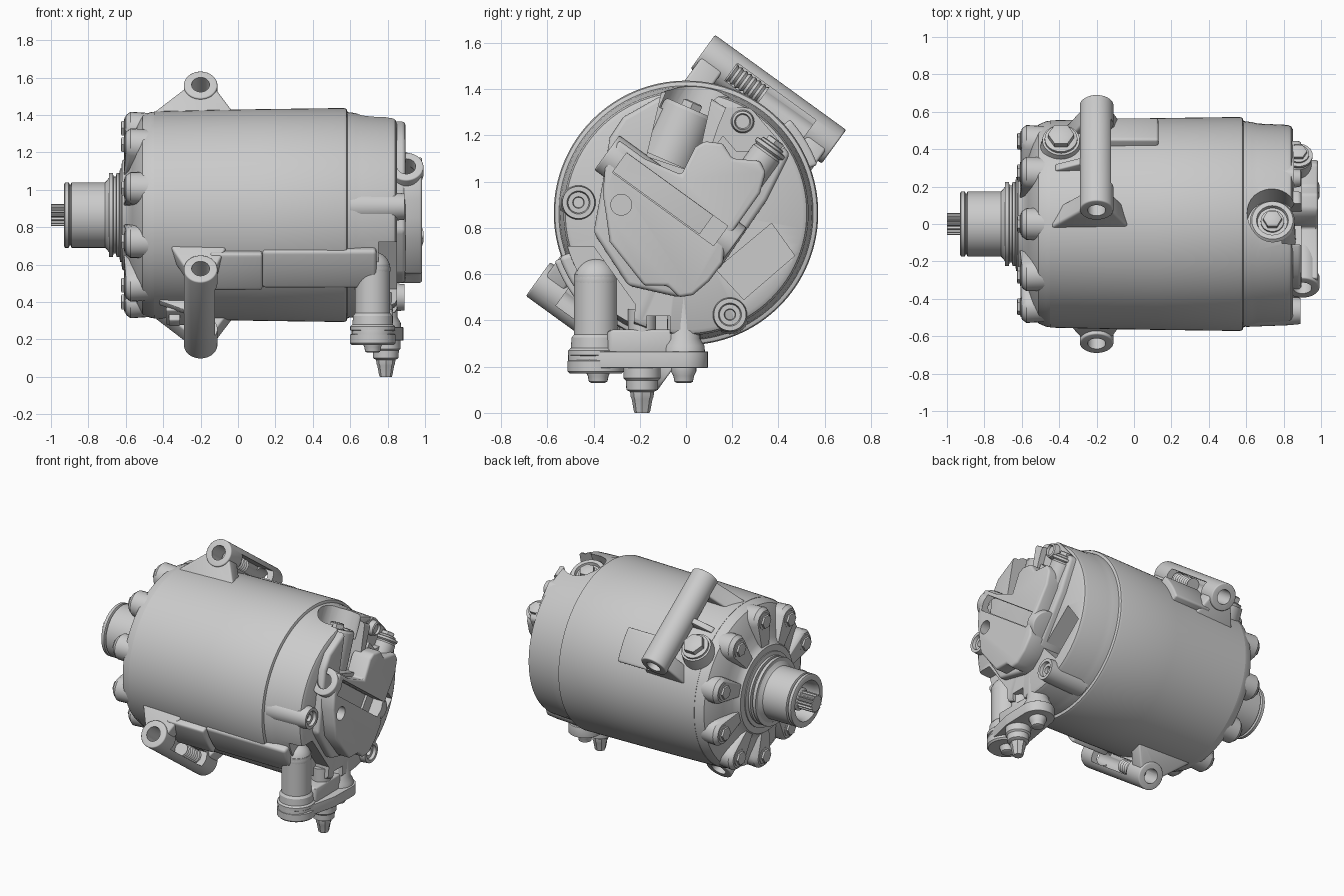
import bpy, bmesh
from math import sin, cos, pi, radians
from mathutils import Vector

if "Cube" in bpy.data.objects:
    bpy.data.objects.remove(bpy.data.objects["Cube"])

CY, CZ = 0.0, 0.865                 # main axis runs along x through here
U, N = Vector((0, .81, -.587)), Vector((0, .587, .81))   # tilted mount directions
X = Vector((1, 0, 0))

def P(x, u, n, s=1):
    return Vector((x, CY, CZ)) + s * (u * U + n * N)

def make(name, bm):
    bmesh.ops.remove_doubles(bm, verts=bm.verts, dist=1e-5)
    bmesh.ops.recalc_face_normals(bm, faces=bm.faces)
    me = bpy.data.meshes.new(name)
    bm.to_mesh(me)
    bm.free()
    o = bpy.data.objects.new(name, me)
    bpy.context.collection.objects.link(o)
    return o

def ring(p, d, r, seg, t=0):
    q = Vector(d).to_track_quat('Z', 'Y')
    return [Vector(p) + q @ Vector((r * cos(2 * pi * i / seg), r * sin(2 * pi * i / seg), t)) for i in range(seg)]

def revolve(name, p, d, prof, seg=32):
    """Turned part: prof is (distance along d, radius)."""
    bm = bmesh.new()
    rs = [[bm.verts.new(c) for c in ring(p, d, r, seg, t)] for t, r in prof]
    for a, b in zip(rs, rs[1:]):
        for i in range(seg):
            j = (i + 1) % seg
            bm.faces.new((a[i], a[j], b[j], b[i]))
    bm.faces.new(rs[0])
    bm.faces.new(rs[-1])
    return make(name, bm)

def rod(name, a, b, r, r2=None, seg=32):
    d = Vector(b) - Vector(a)
    return revolve(name, a, d, [(0, r), (d.length, r if r2 is None else r2)], seg)

def hull(name, pts):
    bm = bmesh.new()
    for p in pts:
        bm.verts.new(p)
    bmesh.ops.convex_hull(bm, input=bm.verts)
    return make(name, bm)

def prism(name, pts, lo, hi, f=lambda a, b, t: (t, a, b)):
    bm = bmesh.new()
    A = [bm.verts.new(f(a, b, lo)) for a, b in pts]
    B = [bm.verts.new(f(a, b, hi)) for a, b in pts]
    n = len(pts)
    bm.faces.new(A)
    bm.faces.new(B)
    for i in range(n):
        bm.faces.new((A[i], A[(i + 1) % n], B[(i + 1) % n], B[i]))
    return make(name, bm)

def apply(o, m):
    bpy.context.view_layer.objects.active = o
    bpy.ops.object.modifier_apply(modifier=m.name)

def bev(o, w=.012):
    m = o.modifiers.new("bevel", 'BEVEL')
    m.width, m.segments, m.limit_method, m.angle_limit = w, 3, 'ANGLE', radians(35)
    apply(o, m)
    return o

def cut(o, c):
    m = o.modifiers.new("cut", 'BOOLEAN')
    m.operation, m.solver, m.object = 'DIFFERENCE', 'EXACT', c
    apply(o, m)
    bpy.data.objects.remove(c)
    return o

def bolt(name, p, d, r, h):
    revolve(name + "_washer", p, d, [(-.02, r * 1.25), (h * .25, r * 1.25), (h * .35, r)], 24)
    revolve(name + "_head", p, d, [(0, r), (h * .9, r), (h, r * .8)], 6)

def arc(a0, a1, r0, r1):
    A = [radians(a0 + (a1 - a0) * i / 10) for i in range(11)]
    return [(r1 * cos(a), CZ + r1 * sin(a)) for a in A] + [(r0 * cos(a), CZ + r0 * sin(a)) for a in A[::-1]]

def box(x0, x1, u0, u1, n0, n1, s=1):
    return [P(x, u, n, s) for x in (x0, x1) for u in (u0, u1) for n in (n0, n1)]

AX = (0, CY, CZ)
# main cylinder and front head
revolve("main_housing", AX, X, [(-.45, .3), (-.45, .554), (-.1, .562), (.12, .566),
        (.565, .572), (.58, .567), (.585, .555), (.6, .3)], 128)
revolve("front_head", AX, X, [(-.44, .545), (-.45, .552), (-.47, .549), (-.51, .532), (-.54, .48), (-.565, .40), (-.585, .33),
        (-.605, .3), (-.62, .29), (-.625, .24), (-.625, .1)], 128)
# front bosses and bolts
for i in range(10):
    a = radians(18 + 36 * i)
    c = lambda r, x: (x, CY + r * cos(a), CZ + r * sin(a))
    hull(f"front_boss_{i}", ring(c(.455, -.47), X, .09, 24) + ring(c(.467, -.575), X, .085, 24)
         + ring(c(.465, -.6), X, .068, 24) + ring(c(.27, -.61), X, .035, 12) + ring(c(.27, -.5), X, .05, 12))
    bolt(f"front_bolt_{i}", c(.465, -.6), -X, .045, .025)

# nose hub, hollow with splined shaft
revolve("nose_hub", AX, X, [(-.72, .115), (-.90, .125), (-.93, .135), (-.93, .165), (-.925, .175), (-.905, .175), (-.9, .162),
        (-.895, .162), (-.89, .175), (-.71, .175), (-.70, .185), (-.69, .2), (-.69, .225), (-.668, .225), (-.666, .205),
        (-.652, .205), (-.65, .225), (-.635, .225), (-.63, .25), (-.6, .25)], 64)
prism("splined_shaft", [(r * cos(2 * pi * (i * 4 + k) / 64), CZ + r * sin(2 * pi * (i * 4 + k) / 64))
      for i in range(16) for k, r in enumerate((.06, .06, .05, .05))], -1.0, -.85)
revolve("shaft_core", AX, X, [(-.9, .045), (-.88, .075), (-.7, .08)])

# two tilted mounting lugs, half a turn apart
for s, w in ((1, "upper"), (-1, "lower")):
    tube = rod(w + "_mount_tube", P(-.2, -.35, .607, s), P(-.2, .35, .607, s), .09, seg=48)
    bev(tube, .008)
    cut(tube, rod("bore", P(-.2, -.5, .607, s), P(-.2, .5, .607, s), .048))
    cut(tube, hull("slot", box(-.24, 0, -.2, .22, .562, .655, s)))
    revolve(w + "_mount_bushing", P(-.2, -.23, .607, s), s * U,
            [(.012 * i, .045 if i % 2 else .037) for i in range(18)], 20)
    for k, (u0, u1, xl, xr) in enumerate(((-.34, -.23, -.44, -.03), (.23, .33, -.36, -.06))):
        webs = prism(f"{w}_mount_web_{k}", [(xl, .40), (xl, .445), (-.275, .6), (-.25, .64), (-.15, .64), (-.125, .6),
              (xr, .445), (xr, .40)], u0, u1, lambda a, b, t: P(a, t, b, s))
        bev(webs)
        cut(webs, rod("bore", P(-.2, -.5, .607, s), P(-.2, .5, .607, s), .048))
    bev(hull(w + "_mount_side_rib", box(-.42, -.25, -.05, -.01, .5, .56, s) + box(-.28, -.25, -.05, -.01, .56, .62, s)), .008)
    a = 22 if s > 0 else 202
    bev(prism(w + "_mount_pad", arc(a - 2, a + 20, .45, .605), -.15, .13), .012)
rod("upper_bolt_boss", P(-.39, .13, .42), P(-.39, .13, .585), .125, .10)
bolt("upper_mount_bolt", P(-.39, .13, .585), N, .07, .06)
bev(hull("lower_bracket", box(-.385, -.2, -.18, -.04, .5, .6, -1)))
bev(hull("lower_bracket_block", box(-.37, -.31, -.14, -.08, .55, .635, -1)), .008)

# rear head with carved pockets
PD = Vector((0, .4, .917))
P0 = Vector((.74, -.04, 1.18))
port_pocket = [(-.17, 1.11), (-.09, 1.45), (.13, 1.45), (.04, 1.04)]
rear = revolve("rear_head", AX, X, [(.55, .3), (.57, .552), (.63, .545), (.66, .537), (.82, .53), (.84, .522), (.85, .505), (.85, .2)], 96)
cut(rear, prism("c", [(.13, .62), (.25, .49), (.47, .68), (.37, .82)], .70, 1))
cut(rear, prism("c", [(-.7, .72), (-.40, .72), (-.22, .47), (-.24, .1), (-.7, .1)], .75, 1))
cut(rear, prism("c", [(-.17, .1), (-.17, .42), (-.07, .42), (-.07, .1)], .70, 1))
cut(rear, rod("c", P0 + PD * .1, P0 + PD * .5, .135))
cut(rear, prism("c", port_pocket, .79, 1))
block = prism("rear_raised_face", [(-.36, 1.0), (-.33, 1.19), (-.27, 1.28), (-.12, 1.365), (.1, 1.365), (.17, 1.32),
              (.28, 1.32), (.45, 1.12), (.35, .92), (.15, .63), (-.03, .5), (-.25, .55), (-.4, .78)], .7, .895)
bev(block, .02)
cut(block, rod("c", P0 + PD * .1, P0 + PD * .5, .135))
cut(block, prism("c", port_pocket, .79, 1))
cut(block, prism("c", [(.14, 1.24), (.1, 1.12), (.16, 1.2), (.22, 1.13), (.40, 1.13), (.5, 1.2), (.3, 1.4), (.19, 1.36)], .855, 1))

# rear cover plate with slotted cross tube
cover = prism("rear_cover", [(-.35, 1.06), (-.29, 1.18), (-.18, 1.10), (-.02, 1.03), (.04, 1.15), (.08, 1.175), (.16, 1.165), (.2, 1.10),
              (.32, 1.09), (.345, 1.04), (.32, .95), (.17, .74), (.16, .65), (.1, .57), (.03, .51), (-.03, .5),
              (-.08, .55), (-.18, .55), (-.33, .74), (-.345, .85), (-.36, .95)], .84, .985)
bev(cover, .015)
cross = bev(rod("rear_cross_tube", P(.9, -.43, .01), P(.9, .25, .01), .092, seg=48), .008)
for o in (cover, cross):
    cut(o, hull("slot", box(.91, 1.1, -.36, .18, -.045, .06)))
    cut(o, rod("bore", P(.9, -.6, .01), P(.9, .1, .01), .05))
cut(cover, rod("hole", (.92, -.28, .9), (1.1, -.28, .9), .045))

# rear screw bosses with countersunk holes
for i, (y, z) in enumerate(((-.465, .91), (.19, .425))):
    revolve(f"rear_screw_boss_{i}", (0, y, z), X, [(.6, .085), (.83, .076), (.89, .07), (.89, .05), (.87, .045), (.87, .025), (.85, .022)])
rod("rear_bolt_post", (.7, .245, 1.26), (.86, .245, 1.26), .065, .05)
revolve("rear_bolt_post_cap", (.86, .245, 1.26), X, [(0, .05), (.03, .045), (.035, .035), (.02, .03)])
# top valve port
revolve("top_valve_port", P0 + PD * -.1, PD, [(0, .125), (.235, .12), (.25, .11), (.25, .085), (.23, .08)], 40)
bolt("top_valve_bolt", P0 + PD * .13, PD, .05, .05)
# small tilted relief fitting
a = Vector((.88, .26, 1.0))
revolve("relief_fitting", a, N, [(0, .07), (.15, .07), (.16, .062), (.17, .075), (.185, .075), (.19, .05)])
bolt("relief_bolt", a + N * .19, N, .045, .035)

# side duct and elbow leading down to the ports
bev(prism("side_duct", arc(199, 223, .45, .58), .13, .74), .02)
revolve("elbow_corner", (.72, -.39, .575), X, [(.095 * -cos(pi * i / 16), max(.095 * sin(pi * i / 16), .002)) for i in range(17)])
revolve("suction_port", (.72, -.39, .6), (0, 0, -1), [(0, .094), (.26, .094), (.275, .105), (.32, .108), (.33, .12), (.35, .12),
        (.355, .112), (.37, .112), (.375, .122), (.42, .122), (.43, .112)], 48)
revolve("discharge_port", (.78, -.01, .52), (0, 0, -1), [(0, .05), (.01, .07), (.2, .072), (.23, .09), (.3, .095)])
rod("port_bridge_post", (.77, -.19, .45), (.77, -.19, .25), .06)
bev(hull("port_bridge", [(x, y, z) for x in (.66, .83) for y in (-.34, -.05) for z in (.24, .36)]), .02)
# manifold flange and its fasteners
ends = (((.72, -.40), .11), ((.78, -.01), .105), ((.79, -.19), .09))
bev(hull("manifold_flange", [p for (x, y), r in ends for z in (.195, .265) for p in ring((x, y, z), (0, 0, 1), r, 32)]), .01)
for i, (x, y) in enumerate(((.72, -.38), (.78, -.01))):
    revolve(f"manifold_plug_{i}", (x, y, .2), (0, 0, -1), [(0, .055), (.02, .055), (.04, .045), (.065, .04), (.07, .03)], 20)
revolve("manifold_bolt_collar", (.79, -.19, .24), (0, 0, -1), [(0, .08), (.09, .08), (.1, .07), (.14, .068), (.15, .05)])
revolve("manifold_bolt", (.79, -.19, .1), (0, 0, -1), [(0, .052), (.03, .05), (.04, .045), (.09, .036), (.1, .032)], 8)

# smooth shading with crisp edges
bpy.ops.object.select_all(action='DESELECT')
for o in bpy.context.scene.objects:
    o.select_set(True)
bpy.context.view_layer.objects.active = bpy.context.scene.objects[0]
bpy.ops.object.shade_smooth_by_angle(angle=radians(32))
